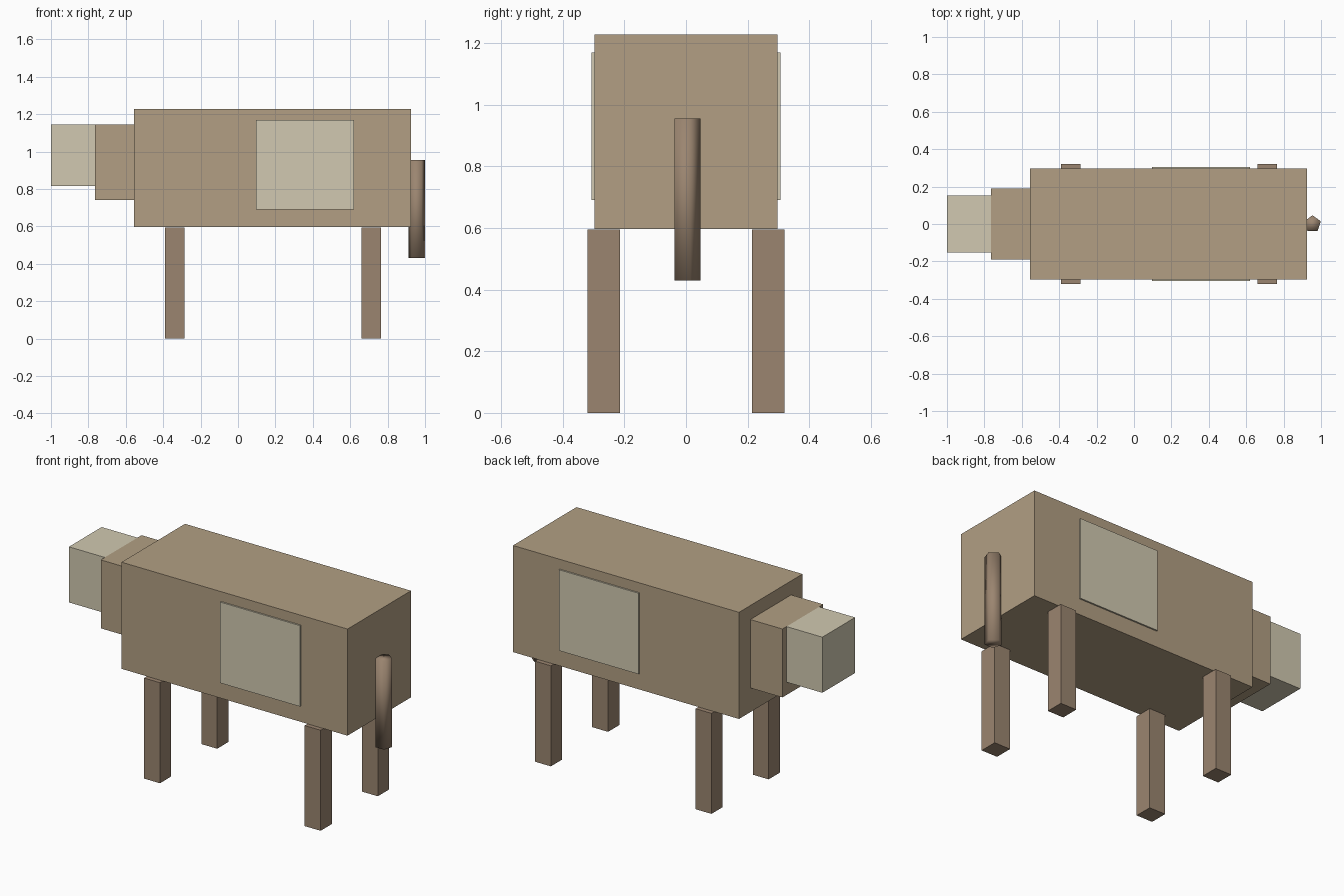
import bpy

if "Cube" in bpy.data.objects:
    bpy.data.objects.remove(bpy.data.objects["Cube"])


def material(name, rgb):
    mat = bpy.data.materials.new(name)
    mat.diffuse_color = (*rgb, 1.0)
    mat.use_nodes = True
    mat.node_tree.nodes["Principled BSDF"].inputs["Base Color"].default_value = mat.diffuse_color
    return mat


TAN = material("tan_hide", (0.445, 0.347, 0.227))
CREAM = material("cream_hide", (0.638, 0.584, 0.440))
BROWN = material("brown_limb", (0.328, 0.235, 0.162))


def box(name, x, y, z, mat):
    """Box from (min, max) ranges on each axis."""
    ranges = (x, y, z)
    bpy.ops.mesh.primitive_cube_add(size=1, location=[(a + b) / 2 for a, b in ranges])
    ob = bpy.context.object
    ob.name = name
    ob.scale = [b - a for a, b in ranges]
    bpy.ops.object.transform_apply(location=False, rotation=False, scale=True)
    ob.data.materials.append(mat)
    return ob


# Torso, head and snout
box("body", (-0.555, 0.925), (-0.297, 0.297), (0.597, 1.228), TAN)
box("head", (-0.765, -0.555), (-0.191, 0.191), (0.740, 1.145), TAN)
box("snout", (-1.0, -0.765), (-0.153, 0.153), (0.816, 1.145), CREAM)

# Side patches and legs, on both sides
for side, s in (("front", -1), ("back", 1)):
    box(f"{side}_patch", (0.096, 0.619), sorted((s * 0.29, s * 0.306)), (0.691, 1.170), CREAM)
    for pos, x in (("fore", -0.339), ("hind", 0.713)):
        box(f"{side}_{pos}_leg", (x - 0.052, x + 0.052),
            sorted((s * 0.215, s * 0.320)), (0.0, 0.595), BROWN)

# Five-sided, smooth-shaded tail
bpy.ops.mesh.primitive_cylinder_add(vertices=5, radius=0.0465, depth=0.525,
                                    location=(0.9545, 0.0, 0.6925))
tail = bpy.context.object
tail.name = "tail"
tail.data.materials.append(BROWN)
bpy.ops.object.shade_smooth()
